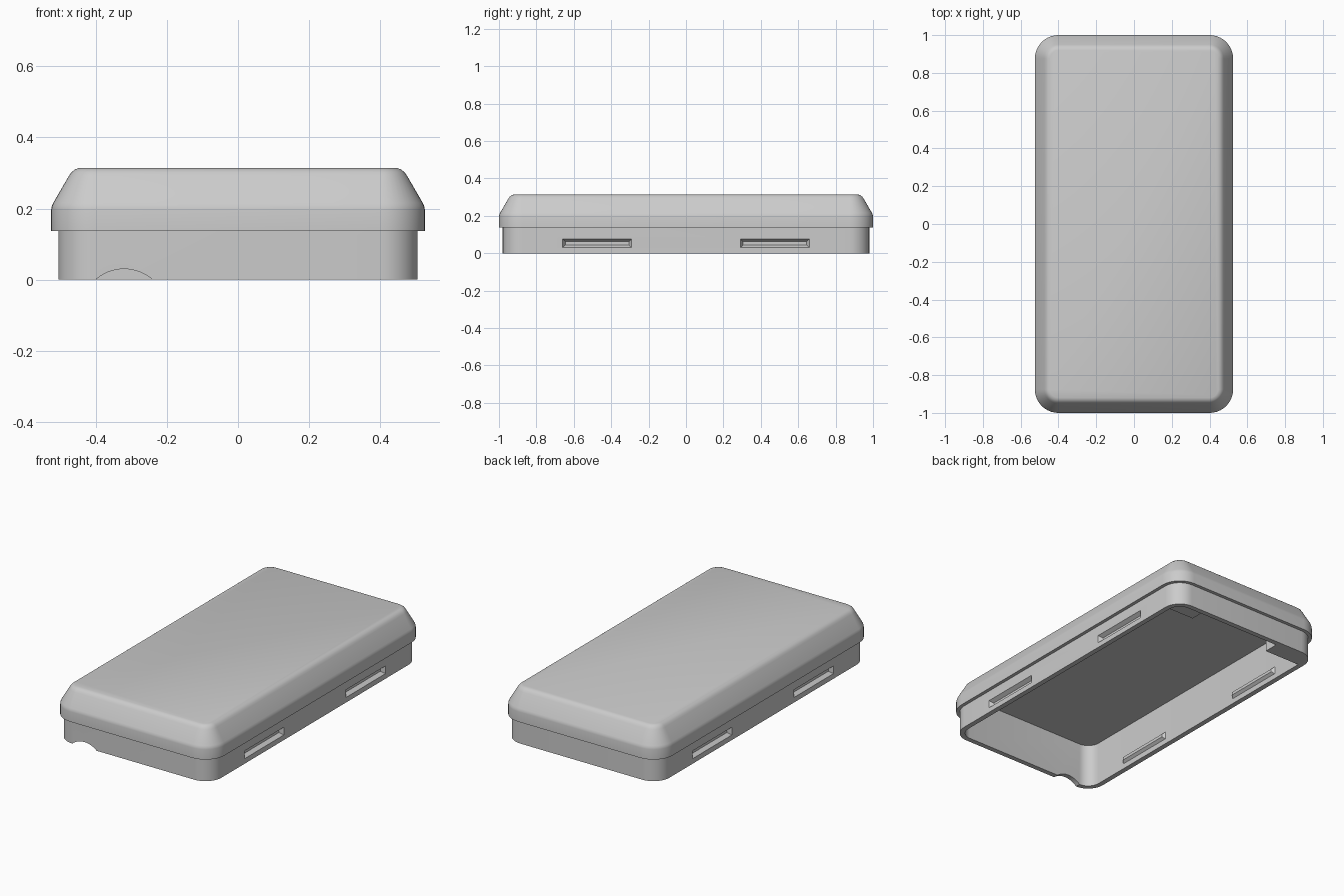
import bpy, bmesh, math

if "Cube" in bpy.data.objects:
    bpy.data.objects.remove(bpy.data.objects["Cube"])

grey = bpy.data.materials.new("plain grey")
grey.diffuse_color = (0.6, 0.6, 0.6, 1)
grey.use_nodes = True
grey.node_tree.nodes["Principled BSDF"].inputs["Base Color"].default_value = grey.diffuse_color


def ring(hx, hy, r, n=10):
    """Rounded rectangle outline, counter-clockwise."""
    pts = []
    for k, (sx, sy) in enumerate([(1, 1), (-1, 1), (-1, -1), (1, -1)]):
        for i in range(n + 1):
            a = math.pi / 2 * (k + i / n)
            pts.append((sx * (hx - r) + r * math.cos(a), sy * (hy - r) + r * math.sin(a)))
    return pts


def loft(name, loops):
    """Skin a list of 3D loops and cap both ends."""
    bm = bmesh.new()
    rows = [[bm.verts.new(p) for p in loop] for loop in loops]
    n = len(rows[0])
    for a, b in zip(rows, rows[1:]):
        for i in range(n):
            j = (i + 1) % n
            bm.faces.new((a[i], a[j], b[j], b[i]))
    bm.faces.new(rows[0][::-1])
    bm.faces.new(rows[-1])
    bmesh.ops.recalc_face_normals(bm, faces=bm.faces)
    me = bpy.data.meshes.new(name)
    bm.to_mesh(me)
    bm.free()
    me.materials.append(grey)
    ob = bpy.data.objects.new(name, me)
    bpy.context.collection.objects.link(ob)
    return ob


def activate(ob):
    bpy.ops.object.select_all(action='DESELECT')
    ob.select_set(True)
    bpy.context.view_layer.objects.active = ob


def cut(ob, cutter):
    m = ob.modifiers.new("cut", 'BOOLEAN')
    m.operation, m.solver, m.object = 'DIFFERENCE', 'EXACT', cutter
    activate(ob)
    bpy.ops.object.modifier_apply(modifier=m.name)
    bpy.data.objects.remove(cutter)


# Hollow case: (inset from widest outline, height), from ceiling down, round the rim, up to the lid
profile = [(0.05, 0.26), (0.05, 0.0), (0.02, 0.0), (0.02, 0.137), (0.0, 0.137),
           (0.0, 0.197), (0.002, 0.207), (0.006, 0.216), (0.05, 0.292), (0.057, 0.302),
           (0.067, 0.31), (0.08, 0.314)]
case = loft("case_shell", [[(x, y, z) for x, y in ring(0.525 - d, 1 - d, 0.125 - d)]
                           for d, z in profile])


# Tapered latch shape along the long sides
def latch(name, side, yc, x0, x1, grow):
    def rect(x, hy, hz):
        return [(side * x, yc + a * hy, 0.053 + b * hz)
                for a, b in [(-1, -1), (1, -1), (1, 1), (-1, 1)]]
    k = 1 + grow
    return loft(name, [rect(x0, 0.185 * k, 0.0235 * k), rect(x1, 0.17 * k, 0.009 * k)])


# Latch recesses outside, matching ridges inside
for side in (1, -1):
    for yc in (0.475, -0.475):
        cut(case, latch("latch_cutter", side, yc, 0.506, 0.482, 0))
        latch("latch_ridge", side, yc, 0.477, 0.46, 0)

# Arched finger notch in the front rim
arc = [(-0.32 + 0.122 * math.cos(t), -0.092 + 0.122 * math.sin(t))
       for t in (2 * math.pi * i / 64 for i in range(64))]
cut(case, loft("notch_cutter", [[(x, y, z) for x, z in arc] for y in (-1.1, -0.9)]))

activate(case)
bpy.ops.object.shade_smooth_by_angle(angle=math.radians(32))


# Solid fillings at the back end, trimmed to the inside outline
def filling(name, x_min, x_max, y_min, z0, z1):
    pts = []
    for x, y in ring(0.49, 0.965, 0.09):
        p = (round(min(max(x, x_min), x_max), 5), round(max(y, y_min), 5))
        if p not in pts:
            pts.append(p)
    return loft(name, [[(x, y, z) for x, y in pts] for z in (z0, z1)])


filling("back_shelf", -1, 1, 0.86, 0.088, 0.265)
filling("shelf_step", 0.21, 1, 0.76, 0.088, 0.264)
filling("corner_block", -1, -0.24, 0.86, 0.0005, 0.263)
